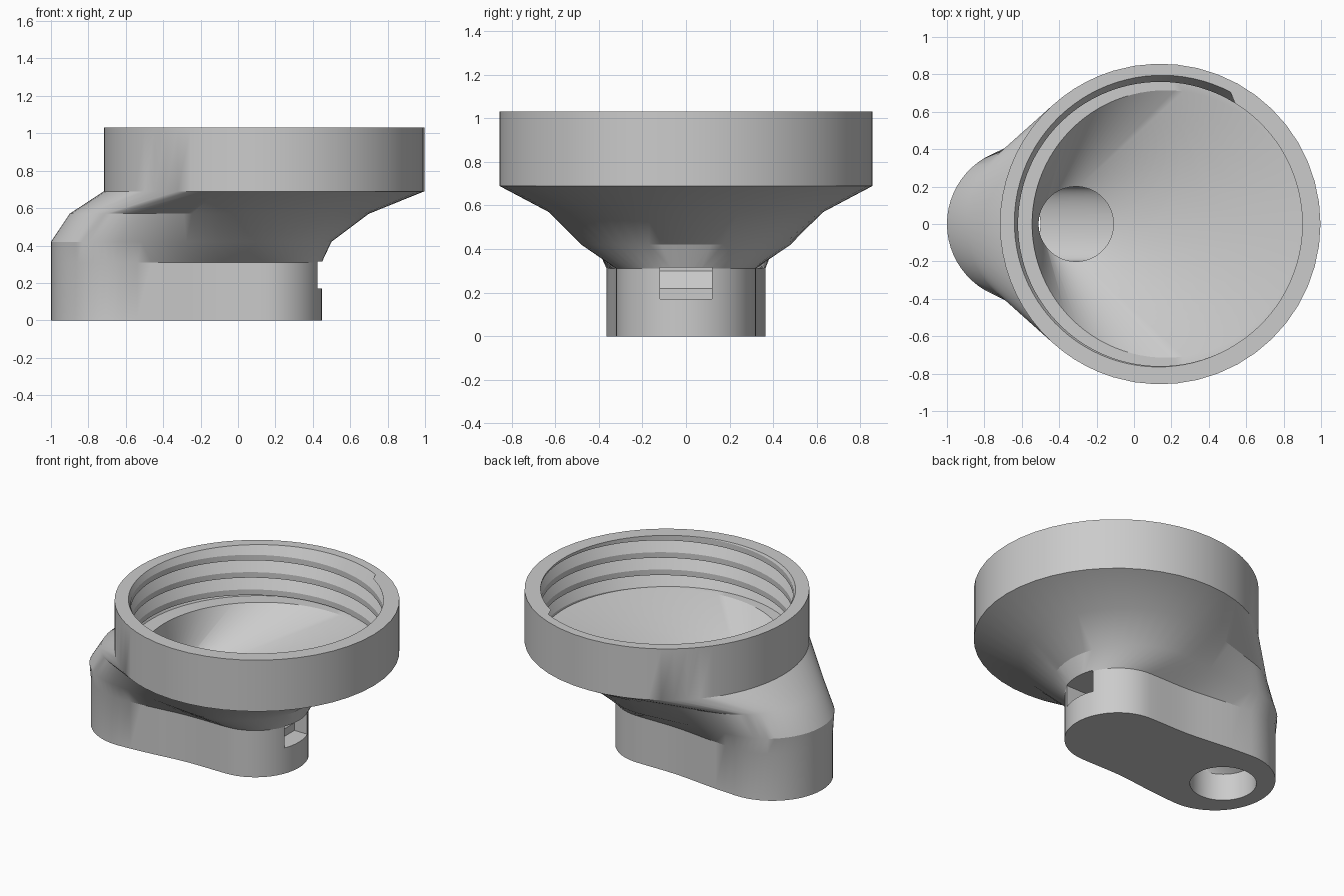
import bpy, bmesh
from math import sin, cos, acos, pi, radians, exp
from mathutils import Vector

default = bpy.data.objects.get("Cube")
if default:
    bpy.data.objects.remove(default)

grey = bpy.data.materials.new("plain grey")
grey.use_nodes = True
grey.diffuse_color = (0.6, 0.6, 0.6, 1)
grey.node_tree.nodes["Principled BSDF"].inputs["Base Color"].default_value = (0.6, 0.6, 0.6, 1)


def make_object(name, bm):
    bmesh.ops.remove_doubles(bm, verts=bm.verts, dist=0.0005)
    bmesh.ops.dissolve_degenerate(bm, edges=bm.edges, dist=0.0001)
    mesh = bpy.data.meshes.new(name)
    bm.to_mesh(mesh)
    bm.free()
    mesh.materials.append(grey)
    ob = bpy.data.objects.new(name, mesh)
    bpy.context.collection.objects.link(ob)
    return ob


def loft(name, sections):
    """Skin closed outlines of equal length and cap both ends."""
    bm = bmesh.new()
    rings = [[bm.verts.new(p) for p in s] for s in sections]
    n = len(rings[0])
    for low, high in zip(rings, rings[1:]):
        for i in range(n):
            j = (i + 1) % n
            bm.faces.new((low[i], low[j], high[j], high[i]))
    bm.faces.new(rings[0])
    bm.faces.new(rings[-1])
    bmesh.ops.recalc_face_normals(bm, faces=bm.faces)
    return make_object(name, bm)


def hull_outline(z, ax, ar, bx, br, waist=0.0, arc=28, side=10):
    """Outline round two discs on the x axis, with pinched sides."""
    d = ax - bx
    n = acos((br - ar) / d) if d > 0.001 else radians(107)
    a = [Vector((ax + ar * cos(t), ar * sin(t), z))
         for t in (-n + 2 * n * i / arc for i in range(arc + 1))]
    b = [Vector((bx + br * cos(t), br * sin(t), z))
         for t in (n + 2 * (pi - n) * i / arc for i in range(arc + 1))]
    pts = a + [a[-1].lerp(b[0], i / side) for i in range(1, side)]
    pts += b + [b[-1].lerp(a[0], i / side) for i in range(1, side)]
    for p in pts:
        p.y *= 1 - waist * exp(-((p.x + 0.15) / 0.22) ** 2)
    return pts


def circle(z, x, r, n=96):
    return [Vector((x + r * cos(2 * pi * i / n), r * sin(2 * pi * i / n), z)) for i in range(n)]


def cut(target, cutter):
    cutter.hide_render = True
    mod = target.modifiers.new("cut", 'BOOLEAN')
    mod.operation = 'DIFFERENCE'
    mod.solver = 'EXACT'
    mod.object = cutter
    bpy.context.view_layer.objects.active = target
    bpy.ops.object.modifier_apply(modifier=mod.name)
    bpy.data.objects.remove(cutter)


# Outer shell: pinched base, flared neck and round collar
RIM, SHELF, CX = 1.03, 0.69, 0.14
body = loft("funnel_body", [
    hull_outline(0.0, 0.125, 0.323, -0.635, 0.365, 0.05),
    hull_outline(0.31, 0.125, 0.323, -0.635, 0.365, 0.05),
    hull_outline(0.42, 0.02, 0.48, -0.59, 0.41),
    hull_outline(0.57, 0.07, 0.63, -0.41, 0.49),
    hull_outline(SHELF, CX, 0.857, CX, 0.857),
    hull_outline(RIM, CX, 0.857, CX, 0.857),
])

# Bowl, off-centre funnel and slanting outlet passage
cut(body, loft("passage_cutter", [
    circle(-0.05, -0.7, 0.2), circle(0.18, -0.7, 0.2),
    circle(0.38, -0.31, 0.2), circle(0.42, -0.31, 0.2),
    circle(SHELF, 0.17, 0.715), circle(SHELF, CX, 0.81),
    circle(RIM + 0.1, CX, 0.81),
]))

# Latch slot in the end of the base, with a ramp at its back
profile = [(0.6, 0.17), (0.33, 0.17), (0.33, 0.22), (0.26, 0.3), (0.26, 0.315), (0.6, 0.315)]
cut(body, loft("slot_cutter", [[Vector((x, y, z)) for x, z in profile] for y in (-0.12, 0.12)]))

# Helical thread lining the collar, tapering inwards below each turn
PITCH, START, SEG = 0.115, radians(62), 96
DEPTH = (RIM - SHELF) / PITCH
rows = [k + f for k in range(5) for f in (0.0, 0.65, 0.97)]
bm = bmesh.new()
columns = []
for i in range(SEG + 1):
    t = i / SEG
    ang = START + 2 * pi * t
    section = [(0.812, RIM)]
    for row in rows:
        s = min(max(row, t), t + DEPTH)
        section.append((0.8 - 0.04 * min(1, (s % 1.0) / 0.65), RIM - (s - t) * PITCH))
    section.append((0.812, SHELF))
    columns.append([bm.verts.new((CX + r * cos(ang), r * sin(ang), z)) for r, z in section])
for c, d in zip(columns, columns[1:]):
    for j in range(len(c) - 1):
        bm.faces.new((c[j], d[j], d[j + 1], c[j + 1]))
thread = make_object("collar_thread", bm)

# Smooth curved walls, crisp corners
for ob in (body, thread):
    bpy.ops.object.select_all(action='DESELECT')
    ob.select_set(True)
    bpy.context.view_layer.objects.active = ob
    bpy.ops.object.shade_smooth_by_angle(angle=radians(25))
